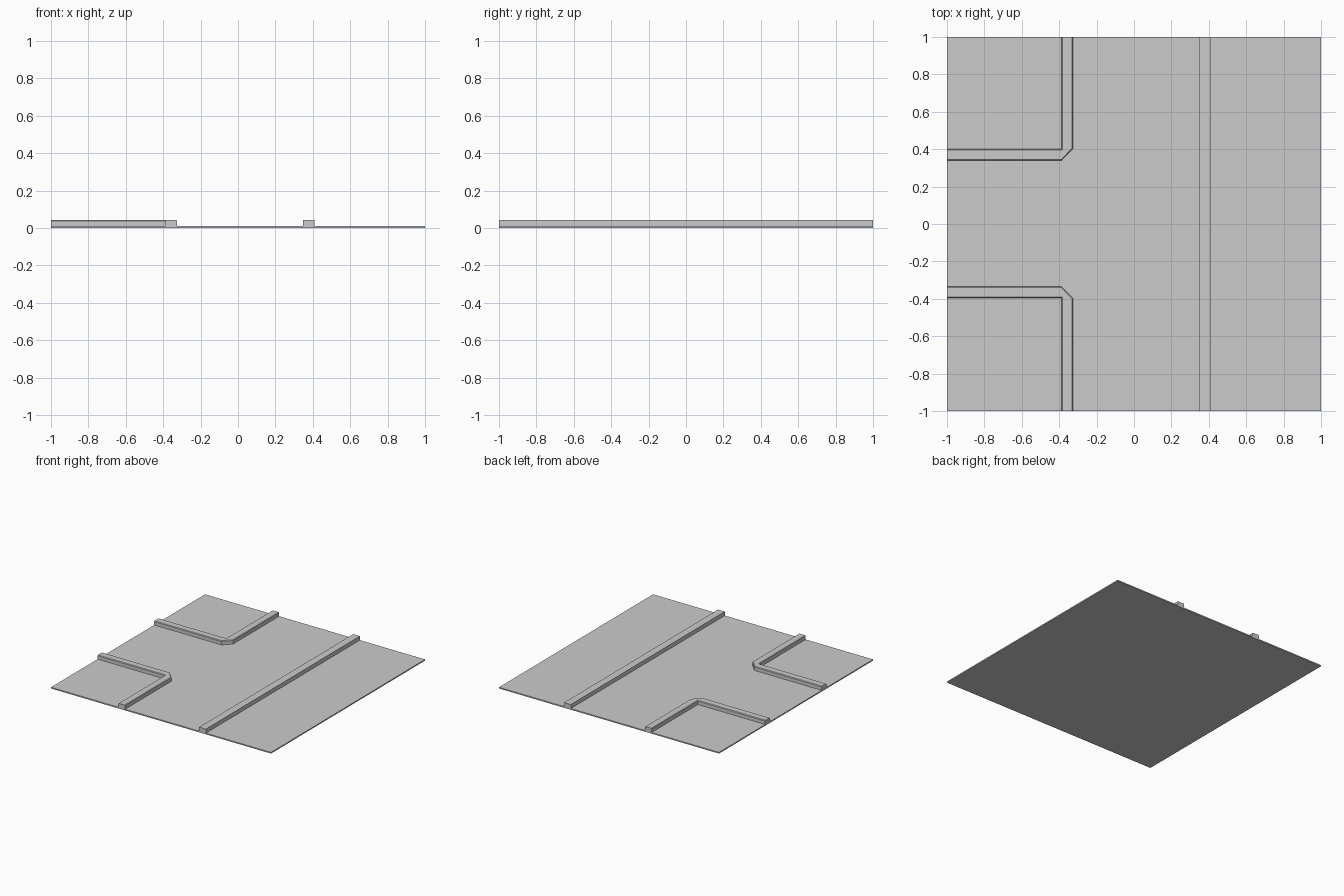
import bpy, bmesh

if "Cube" in bpy.data.objects:
    bpy.data.objects.remove(bpy.data.objects["Cube"])

PLATE_TOP = 0.01
KERB_TOP = 0.043


def prism(name, outline, z0, z1, bevel=0.0):
    """Extrude a plan outline; bevel its upper edges except at the tile border."""
    bm = bmesh.new()
    face = bm.faces.new([bm.verts.new((x, y, z0)) for x, y in outline])
    ext = bmesh.ops.extrude_face_region(bm, geom=[face], use_keep_orig=True)
    for v in ext["geom"]:
        if isinstance(v, bmesh.types.BMVert):
            v.co.z = z1
    bmesh.ops.recalc_face_normals(bm, faces=bm.faces)
    if bevel:
        def on_border(e):
            return any(all(abs(v.co[i]) > 0.999 for v in e.verts) for i in (0, 1))
        edges = [e for e in bm.edges
                 if all(v.co.z > z1 - 1e-5 for v in e.verts) and not on_border(e)]
        bmesh.ops.bevel(bm, geom=edges, offset=bevel, segments=1,
                        profile=0.5, affect='EDGES')
    mesh = bpy.data.meshes.new(name)
    bm.to_mesh(mesh)
    bm.free()
    obj = bpy.data.objects.new(name, mesh)
    bpy.context.collection.objects.link(obj)
    return obj


# Square ground plate
prism("ground_plate", [(-1, -1), (1, -1), (1, 1), (-1, 1)], 0, PLATE_TOP)

# Straight kerb along the through road
prism("straight_kerb", [(0.347, -1), (0.408, -1), (0.408, 1), (0.347, 1)],
      PLATE_TOP, KERB_TOP, 0.005)

# Two corner kerbs with a chamfered outer corner
for name, side, near in (("back_corner_kerb", 1, 0.339),
                         ("front_corner_kerb", -1, 0.334)):
    far = near + 0.061
    plan = [(-1, near), (-0.388, near), (-0.326, far + 0.003), (-0.326, 1),
            (-0.388, 1), (-0.388, far), (-1, far)]
    prism(name, [(x, side * y) for x, y in plan], PLATE_TOP, KERB_TOP, 0.005)
